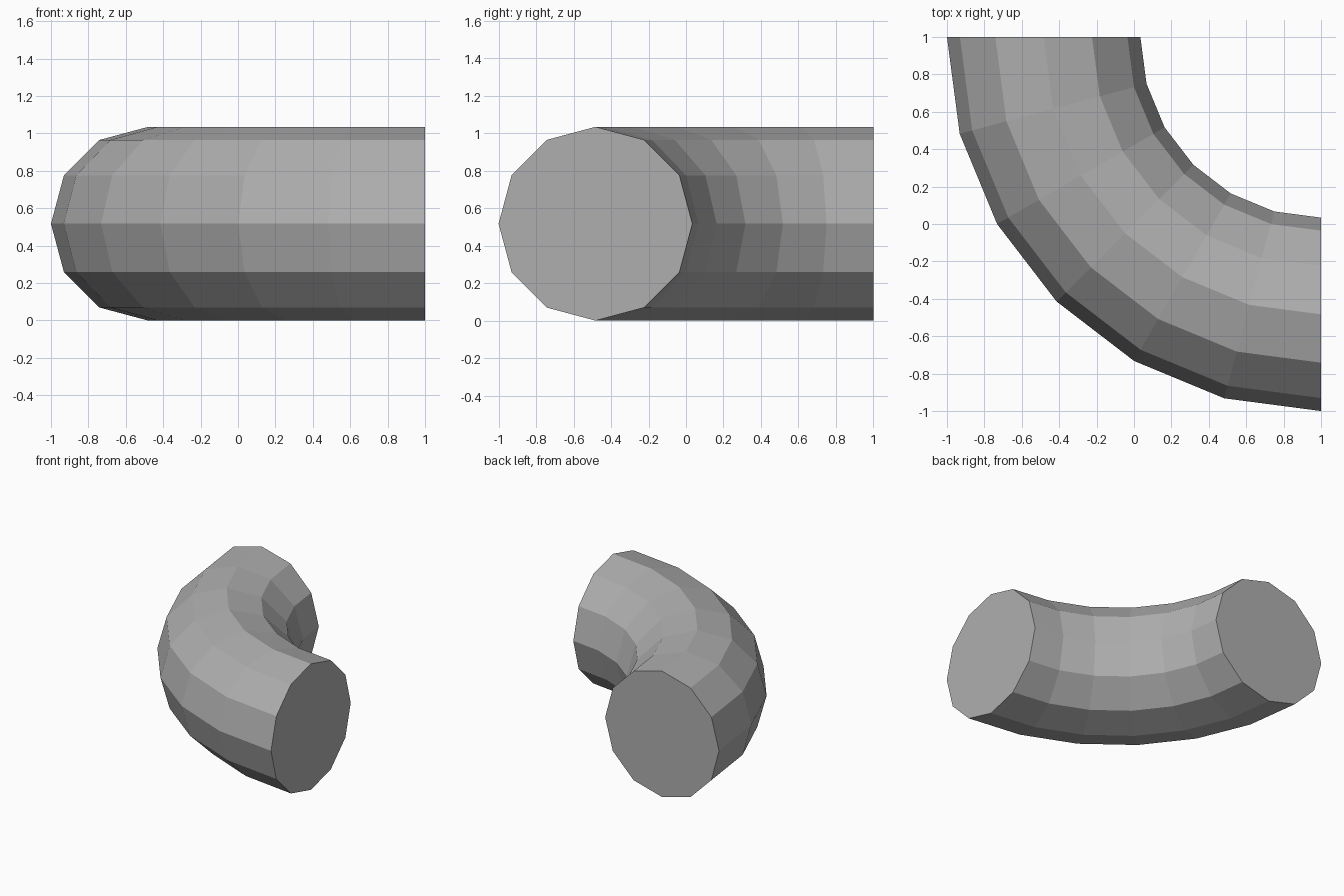
import bpy, bmesh
from math import radians
from mathutils import Matrix

if "Cube" in bpy.data.objects:
    bpy.data.objects.remove(bpy.data.objects["Cube"])

R = 0.517       # pipe radius
SIDES = 12      # sides of the pipe
STEPS = 6       # segments in the quarter bend

bm = bmesh.new()

# End cap at x = 1: an upright disc
place = Matrix.Translation((1, -1 + R, R)) @ Matrix.Rotation(radians(90), 4, 'Y')
bmesh.ops.create_circle(bm, cap_ends=True, segments=SIDES, radius=R, matrix=place)

# Pipe wall: the disc outline swept round the bend
bmesh.ops.spin(bm, geom=list(bm.edges), cent=(1, 1, R), axis=(0, 0, 1),
               angle=radians(-90), steps=STEPS, use_duplicate=False)

# End cap at y = 1
bmesh.ops.holes_fill(bm, edges=[e for e in bm.edges if e.is_boundary], sides=SIDES)
bmesh.ops.recalc_face_normals(bm, faces=bm.faces)

mesh = bpy.data.meshes.new("pipe_elbow")
bm.to_mesh(mesh)
bm.free()

# Mid-grey metal
grey = bpy.data.materials.new("mid_grey")
grey.diffuse_color = (0.43, 0.43, 0.43, 1)
grey.use_nodes = True
grey.node_tree.nodes["Principled BSDF"].inputs["Base Color"].default_value = grey.diffuse_color
mesh.materials.append(grey)
bpy.context.collection.objects.link(bpy.data.objects.new("pipe_elbow", mesh))
